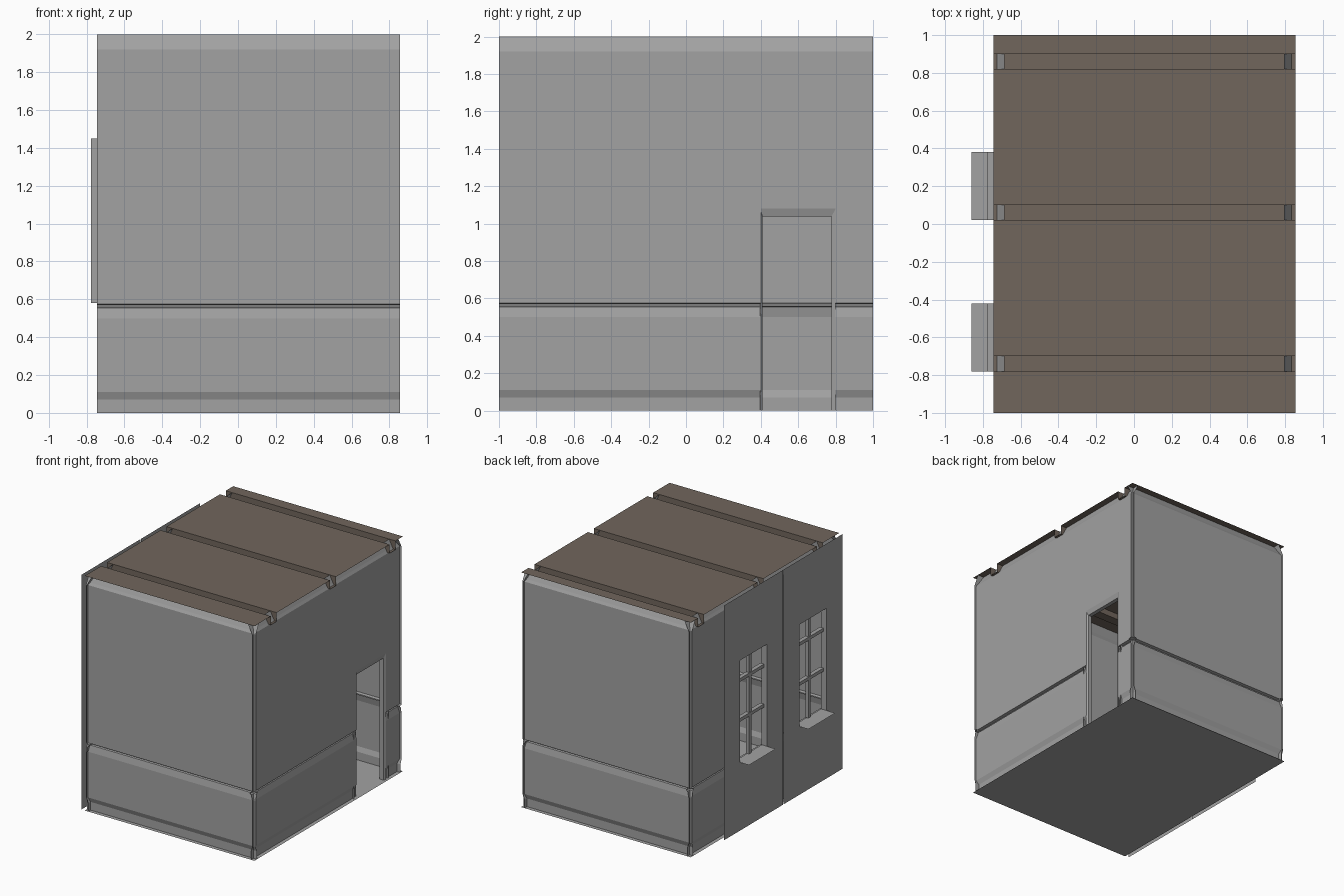
import bpy, bmesh

if "Cube" in bpy.data.objects:
    bpy.data.objects.remove(bpy.data.objects["Cube"])

def material(name, rgb):
    m = bpy.data.materials.new(name)
    m.diffuse_color = (*rgb, 1)
    m.use_nodes = True
    m.node_tree.nodes["Principled BSDF"].inputs["Base Color"].default_value = m.diffuse_color
    return m

GREY = material("plaster grey", (0.36, 0.36, 0.36))
BROWN = material("ceiling brown", (0.165, 0.133, 0.108))

X0, X1 = -0.745, 0.855          # room sides
WINDOWS = [0.2, -0.6]           # window centres along y
W, SILL, HEAD = 0.18, 0.58, 1.45
FACADE = -0.777

def finish(name, bm, mat):
    bmesh.ops.remove_doubles(bm, verts=bm.verts, dist=1e-5)
    me = bpy.data.meshes.new(name)
    bm.to_mesh(me)
    bm.free()
    ob = bpy.data.objects.new(name, me)
    bpy.context.collection.objects.link(ob)
    me.materials.append(mat)
    return ob

def sheet(name, us, vs, place, mat, skip=lambda u, v: False):
    """Grid of quads over breakpoints us and profile vs (offset, height), with holes."""
    bm = bmesh.new()
    for a, b in zip(us, us[1:]):
        for p, q in zip(vs, vs[1:]):
            if skip((a + b) / 2, (p[1] + q[1]) / 2):
                continue
            bm.faces.new([bm.verts.new(place(u, *w)) for u, w in
                          ((a, p), (b, p), (b, q), (a, q))])
    return finish(name, bm, mat)

def box(name, lo, hi, mat):
    bm = bmesh.new()
    bmesh.ops.create_cube(bm, size=1)
    for v in bm.verts:
        v.co = [(l + h) / 2 + c * (h - l) for l, h, c in zip(lo, hi, v.co)]
    return finish(name, bm, mat)

# wall profile: baseboard, chair rail and crown bulge into the room
M = 0.018
profile = [(0.033, 0), (0.033, 0.07), (M, 0.11), (M, 0.5), (0.03, 0.555), (0.042, 0.56),
           (0.042, 0.57), (M, 0.575), (M, SILL), (M, 1.08), (M, HEAD), (M, 1.92),
           (0.03, 1.94), (0.06, 2.0)]

def in_window(y, z):
    return SILL < z < HEAD and any(abs(y - c) < W for c in WINDOWS)

ends_y = sorted([-1, 1] + [c + s * W for c in WINDOWS for s in (-1, 1)])
sheet("front_wall", [X0, X1], profile, lambda u, d, z: (u, -1 + d, z), GREY)
sheet("back_wall", [X1, X0], profile, lambda u, d, z: (u, 1 - d, z), GREY)
sheet("left_wall", ends_y, profile, lambda u, d, z: (X0 + d, u, z), GREY, in_window)
sheet("right_wall", [-1, 0.4, 0.8, 1], profile, lambda u, d, z: (X1 - d, u, z), GREY,
      lambda y, z: 0.4 < y < 0.8 and z < 1.08)

# floor
sheet("floor", [X0, X1], [(-1, 0), (1, 0)], lambda u, d, z: (u, d, z), GREY)

# ceiling: panels with hanging beams, open from above, deeper blocks at both ends
def beam_profile(depth):
    pts = [(-1, 2)]
    for y in (-0.78, 0.02, 0.82):
        pts += [(y, 2), (y, 2 - depth), (y + 0.08, 2 - depth), (y + 0.08, 2)]
    return pts + [(1, 2)]

flat = lambda u, y, z: (u, y, z)
sheet("ceiling_middle", [X0 + 0.04, X1 - 0.04], beam_profile(0.05), flat, BROWN)
for side, a, b, joint in (("left", X0, X0 + 0.04, X0 + 0.04),
                          ("right", X1 - 0.04, X1, X1 - 0.04)):
    sheet("ceiling_" + side, [a, b], beam_profile(0.075), flat, BROWN)
    for y in (-0.78, 0.02, 0.82):
        sheet("beam_step_" + side, [y, y + 0.08], [(0, 1.925), (0, 1.95)],
              lambda u, d, z: (joint, u, z), BROWN)

# outer facade panels, window reveals, sills and glazing bars
for c in WINDOWS:
    sheet("facade_panel", [c - 0.398, c - W, c + W, c + 0.398],
          [(0, 0), (0, SILL), (0, HEAD), (0, 2)],
          lambda u, d, z: (FACADE, u, z), GREY, in_window)
    bm = bmesh.new()
    path = [(c - W, SILL), (c - W, HEAD), (c + W, HEAD), (c + W, SILL)]
    for (ya, za), (yb, zb) in zip(path, path[1:]):
        bm.faces.new([bm.verts.new(p) for p in
                      ((X0 + M, ya, za), (X0 + M, yb, zb), (FACADE, yb, zb), (FACADE, ya, za))])
    finish("window_reveal", bm, GREY)
    sheet("window_sill", [c - W, c + W], [(X0 + M, SILL), (-0.86, SILL)],
          lambda u, x, z: (x, u, z), GREY)
    box("window_upright", (-0.745, c - 0.015, SILL), (-0.715, c + 0.015, HEAD), GREY)
    for z in (0.92, 1.26):
        box("window_crossbar", (-0.75, c - W, z - 0.014), (-0.715, c + W, z + 0.014), GREY)

# door casing: U-shaped bands from the wall opening into the room
bands = [(0.395, 0.80, 1.08, X1 - M), (0.41, 0.778, 1.038, X1 - 0.03),
         (0.41, 0.778, 1.038, X1 - 0.065), (0.38, 0.815, 1.085, X1 - 0.065),
         (0.365, 0.83, 1.11, X1 - 0.05), (0.365, 0.83, 1.11, X1 - M)]
bm = bmesh.new()
rings = [[(x, a, 0), (x, a, t), (x, b, t), (x, b, 0)] for a, b, t, x in bands]
for r, s in zip(rings, rings[1:]):
    for i in range(3):
        bm.faces.new([bm.verts.new(p) for p in (r[i], r[i + 1], s[i + 1], s[i])])
finish("door_casing", bm, GREY)
